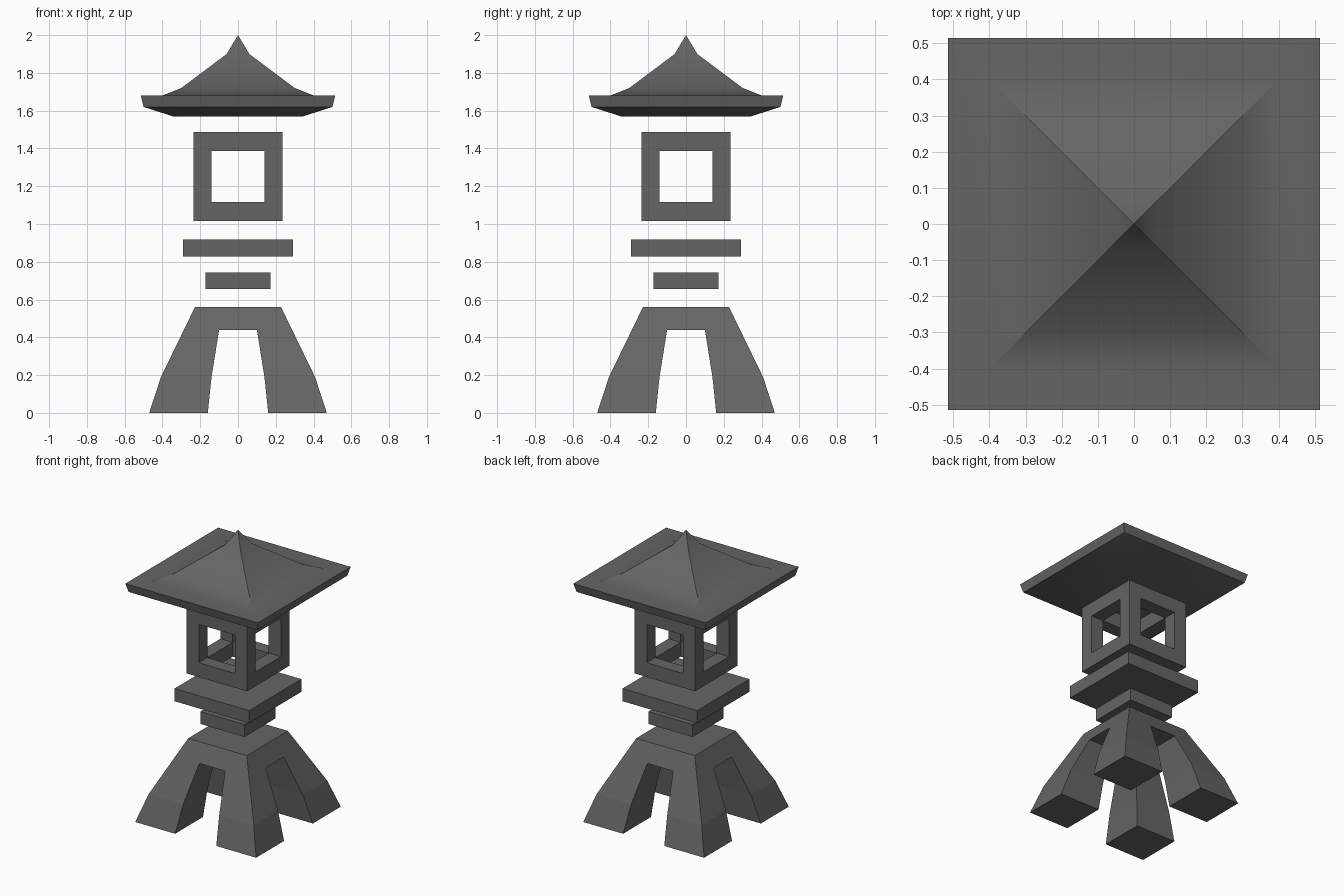
import bpy, bmesh

if "Cube" in bpy.data.objects:
    bpy.data.objects.remove(bpy.data.objects["Cube"])

stone = bpy.data.materials.new("dark stone")
stone.diffuse_color = (0.13, 0.13, 0.13, 1)
stone.use_nodes = True
stone.node_tree.nodes["Principled BSDF"].inputs["Base Color"].default_value = stone.diffuse_color


def finish(name, bm):
    """Turn a bmesh into a named stone object."""
    bmesh.ops.recalc_face_normals(bm, faces=bm.faces)
    me = bpy.data.meshes.new(name)
    bm.to_mesh(me)
    bm.free()
    me.materials.append(stone)
    ob = bpy.data.objects.new(name, me)
    bpy.context.collection.objects.link(ob)
    return ob


def square_loft(name, rings, apex=None):
    """Stack square rings (half width, z), ending flat or in a point."""
    bm = bmesh.new()
    loops = [[bm.verts.new((sx * h, sy * h, z))
              for sx, sy in ((-1, -1), (1, -1), (1, 1), (-1, 1))] for h, z in rings]
    for a, b in zip(loops, loops[1:]):
        for i in range(4):
            j = (i + 1) % 4
            bm.faces.new((a[i], a[j], b[j], b[i]))
    bm.faces.new(loops[0][::-1])
    if apex is None:
        bm.faces.new(loops[-1])
    else:
        tip = bm.verts.new((0, 0, apex))
        for i in range(4):
            bm.faces.new((loops[-1][i], loops[-1][(i + 1) % 4], tip))
    return finish(name, bm)


def cell_solid(name, levels, filled):
    """Solid made of 3x3 cells per layer; levels are (outer, inner, z)."""
    bm = bmesh.new()
    verts = {}

    def vert(i, j, k):
        if (i, j, k) not in verts:
            o, n, z = levels[k]
            c = (-o, -n, n, o)
            verts[i, j, k] = bm.verts.new((c[i], c[j], z))
        return verts[i, j, k]

    layers = len(levels) - 1

    def solid(i, j, k):
        return 0 <= i < 3 and 0 <= j < 3 and 0 <= k < layers and filled(i, j, k)

    # skin only the cell sides that touch empty space
    for k in range(layers):
        for i in range(3):
            for j in range(3):
                if not solid(i, j, k):
                    continue
                for axis in range(3):
                    for side in (0, 1):
                        n = [i, j, k]
                        n[axis] += 1 if side else -1
                        if solid(*n):
                            continue
                        quad = []
                        for u, v in ((0, 0), (1, 0), (1, 1), (0, 1)):
                            d = [u, v]
                            d.insert(axis, side)
                            quad.append(vert(i + d[0], j + d[1], k + d[2]))
                        bm.faces.new(quad)
    # merge the coplanar cells into clean faces
    bmesh.ops.recalc_face_normals(bm, faces=bm.faces)
    bmesh.ops.dissolve_limit(bm, angle_limit=0.01, verts=bm.verts, edges=bm.edges)
    return finish(name, bm)


# four-legged base: corner cells only below the solid top slab
cell_solid("legged_base",
           [(0.47, 0.16, 0), (0.408, 0.14, 0.19), (0.286, 0.10, 0.44), (0.228, 0.10, 0.56)],
           lambda i, j, k: k == 2 or (i != 1 and j != 1))

# stacked slabs
square_loft("small_slab", [(0.172, 0.655), (0.172, 0.742)])
square_loft("wide_slab", [(0.29, 0.828), (0.29, 0.917)])

# lantern cage: cube frame open on all six sides
cell_solid("lantern_cage",
           [(0.235, 0.14, 1.017), (0.235, 0.14, 1.117), (0.235, 0.14, 1.387), (0.235, 0.14, 1.487)],
           lambda i, j, k: (i == 1) + (j == 1) + (k == 1) <= 1)

# flared roof with soft shading down the slope
roof = square_loft("roof",
                   [(0.345, 1.57), (0.50, 1.62), (0.515, 1.68), (0.40, 1.68),
                    (0.30, 1.72), (0.06, 1.90)], apex=2.0)
bpy.context.view_layer.objects.active = roof
roof.select_set(True)
bpy.ops.object.shade_smooth_by_angle(angle=0.52)
